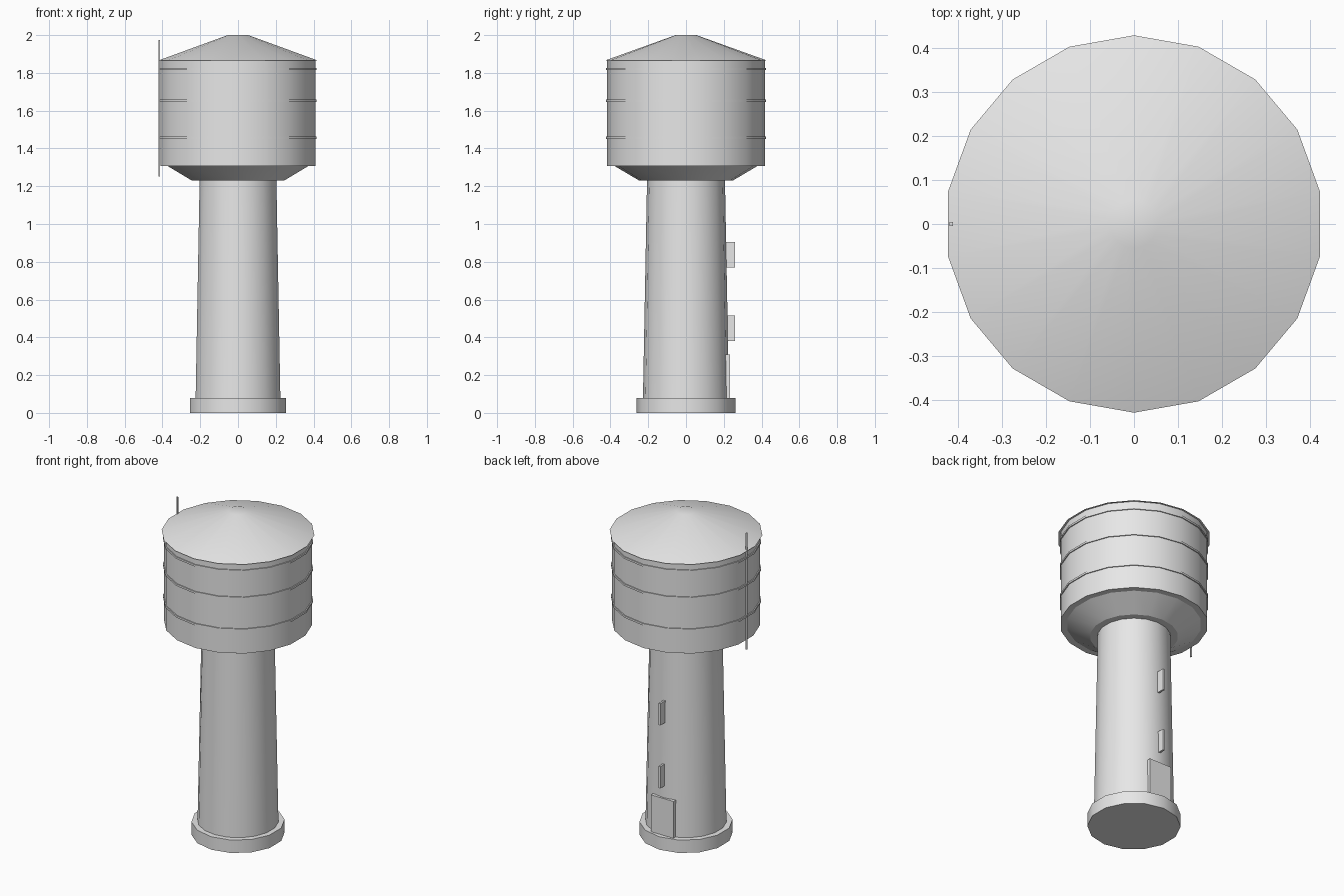
import bpy, bmesh
from math import pi, sin, cos, radians

cube = bpy.data.objects.get("Cube")
if cube:
    bpy.data.objects.remove(cube, do_unlink=True)

grey = bpy.data.materials.new("plain grey")
grey.use_nodes = True
GREY = (0.8, 0.8, 0.8, 1)
grey.diffuse_color = GREY
grey.node_tree.nodes["Principled BSDF"].inputs["Base Color"].default_value = GREY


def finish(name, bm, smooth):
    bmesh.ops.recalc_face_normals(bm, faces=bm.faces)
    mesh = bpy.data.meshes.new(name)
    bm.to_mesh(mesh)
    bm.free()
    mesh.materials.append(grey)
    obj = bpy.data.objects.new(name, mesh)
    bpy.context.collection.objects.link(obj)
    if smooth:
        bpy.ops.object.select_all(action='DESELECT')
        obj.select_set(True)
        bpy.context.view_layer.objects.active = obj
        bpy.ops.object.shade_smooth_by_angle(angle=radians(30))
    return obj


def lathe(name, profile, sides=18):
    """Closed solid turned from (radius, height) points, one corner facing +y."""
    bm = bmesh.new()
    rings = [[bm.verts.new((r * sin(2 * pi * i / sides), r * cos(2 * pi * i / sides), z))
              for i in range(sides)] for r, z in profile]
    for low, high in zip(rings, rings[1:]):
        for i in range(sides):
            j = (i + 1) % sides
            bm.faces.new((low[i], low[j], high[j], high[i]))
    bm.faces.new(rings[0])
    bm.faces.new(rings[-1])
    return finish(name, bm, True)


def box(name, low, high):
    bm = bmesh.new()
    bmesh.ops.create_cube(bm, size=1)
    for v in bm.verts:
        v.co = [(a + b) / 2 + c * (b - a) for a, b, c in zip(low, high, v.co)]
    return finish(name, bm, False)


# Foundation and tapering shaft
lathe("foundation", [(0.262, 0), (0.262, 0.08)], sides=14)
lathe("shaft", [(0.228, 0.07), (0.206, 1.25)])

# Tank with its funnel underside and hoops
lathe("tank_funnel", [(0.248, 1.23), (0.38, 1.308)])
lathe("tank", [(0.417, 1.308), (0.417, 1.867)])
for n, z in enumerate((1.456, 1.653, 1.82)):
    lathe(f"tank_hoop_{n + 1}", [(0.423, z - 0.006), (0.423, z + 0.006)])

# Roof with a flat cap
lathe("roof", [(0.43, 1.865), (0.055, 2.0)])

# Antenna on the tank side
box("antenna", (-0.42, -0.004, 1.252), (-0.412, 0.004, 1.973))

# Door and narrow projecting windows at the back
box("door", (-0.077, 0.19, 0.08), (0.077, 0.233, 0.308))
for n, z in enumerate((0.38, 0.77)):
    box(f"window_{n + 1}", (-0.006, 0.2, z), (0.006, 0.26, z + 0.135))
